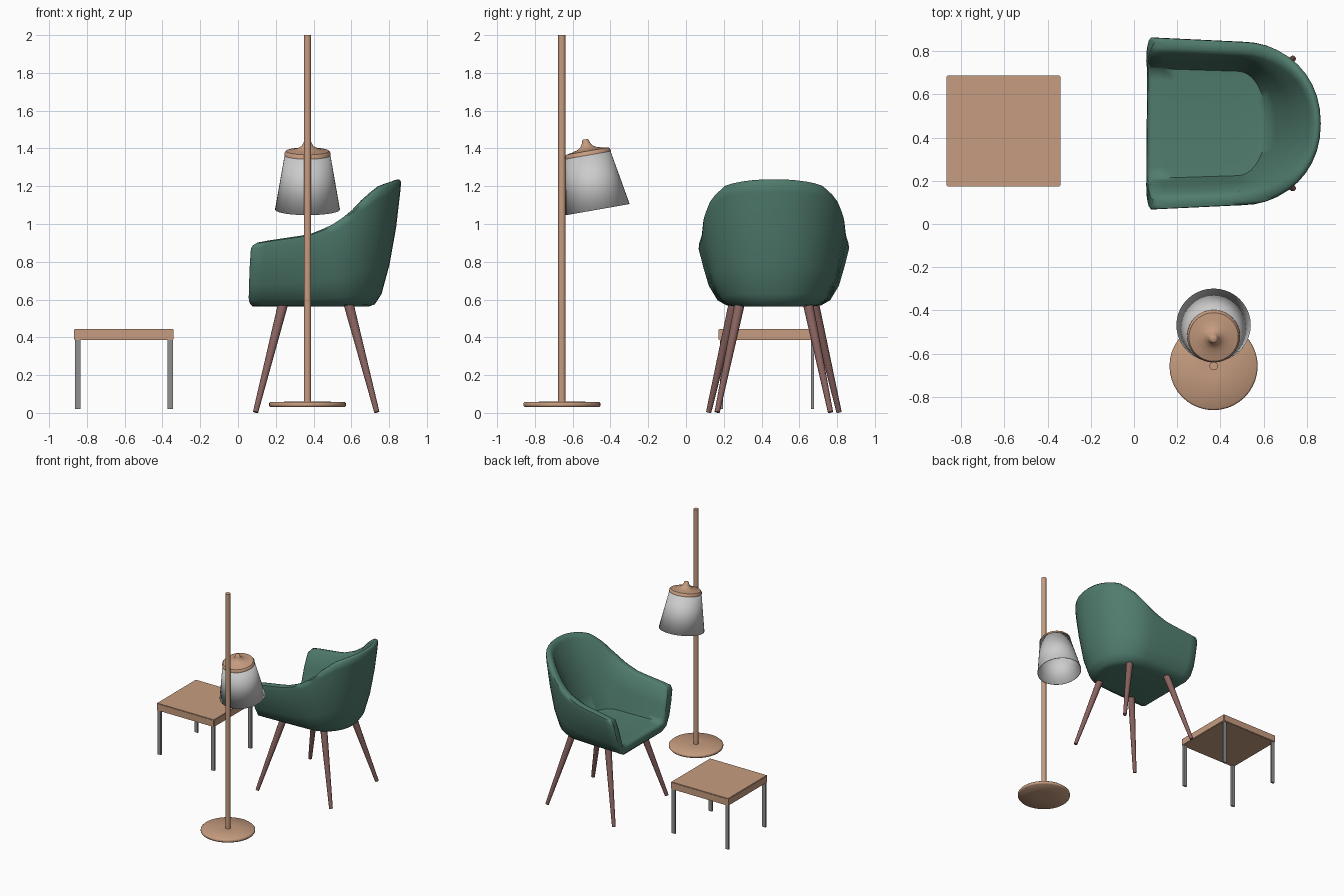
import bpy, bmesh, math
from mathutils import Vector, Matrix

if "Cube" in bpy.data.objects:
    bpy.data.objects.remove(bpy.data.objects["Cube"])


def material(name, rgb):
    m = bpy.data.materials.new(name)
    m.diffuse_color = (*rgb, 1)
    m.use_nodes = True
    m.node_tree.nodes["Principled BSDF"].inputs["Base Color"].default_value = m.diffuse_color
    return m


WOOD = material("light_wood", (0.57, 0.335, 0.215))
GREEN = material("green_fabric", (0.08, 0.20, 0.152))
DARK_WOOD = material("dark_wood", (0.25, 0.125, 0.115))
METAL = material("grey_metal", (0.28, 0.28, 0.28))


def finish(name, bm, mat=None, angle=None):
    bmesh.ops.recalc_face_normals(bm, faces=bm.faces)
    me = bpy.data.meshes.new(name)
    bm.to_mesh(me)
    bm.free()
    ob = bpy.data.objects.new(name, me)
    bpy.context.collection.objects.link(ob)
    if mat:
        me.materials.append(mat)
    if angle:
        bpy.context.view_layer.objects.active = ob
        ob.select_set(True)
        bpy.ops.object.shade_smooth_by_angle(angle=math.radians(angle))
        ob.select_set(False)
    return ob


def box(name, lo, hi, mat=None, bevel=0):
    lo, hi = Vector(lo), Vector(hi)
    bm = bmesh.new()
    bmesh.ops.create_cube(bm, size=1, matrix=Matrix.Translation((lo + hi) / 2)
                          @ Matrix.Diagonal((*(hi - lo), 1)))
    if bevel:
        bmesh.ops.bevel(bm, geom=bm.edges[:], offset=bevel, segments=2, affect='EDGES')
    return finish(name, bm, mat, 40 if bevel else None)


def lathe(name, profile, matrix, mat=None, n=32, cap0=True, cap1=True, angle=40):
    """Spin (radius, height) points around local z."""
    bm = bmesh.new()
    rings = [[bm.verts.new(matrix @ Vector((r * math.cos(2 * math.pi * i / n),
                                            r * math.sin(2 * math.pi * i / n), h)))
              for i in range(n)] for r, h in profile]
    for a, b in zip(rings, rings[1:]):
        for i in range(n):
            bm.faces.new((a[i], a[(i + 1) % n], b[(i + 1) % n], b[i]))
    if cap0:
        bm.faces.new(rings[0])
    if cap1:
        bm.faces.new(rings[-1])
    return finish(name, bm, mat, angle)


# --- Side table ---
box("table_top", (-0.867, 0.173, 0.385), (-0.341, 0.686, 0.445), WOOD, 0.004)
for side, x in (("left", -0.864), ("right", -0.374)):
    for end, y in (("front", 0.181), ("back", 0.663)):
        box(f"table_leg_{end}_{side}", (x, y, 0.02), (x + 0.03, y + 0.015, 0.39), METAL)

# --- Floor lamp ---
foot = Matrix.Translation((0.368, -0.657, 0))
lathe("lamp_base", [(0.05, 0.031), (0.198, 0.031), (0.204, 0.038), (0.204, 0.051),
                    (0.196, 0.058), (0.05, 0.060)], foot, WOOD, 40, angle=120)
lathe("lamp_pole", [(0.0195, 0.04), (0.0195, 2.0)], foot, WOOD, 20)
tilt = Matrix.Translation((0.368, -0.521, 1.378)) @ Matrix.Rotation(math.radians(10), 4, 'X')
shade = lathe("lamp_shade", [(0.172, -0.306), (0.119, -0.002)], tilt, None, 40, False, False)
thick = shade.modifiers.new("thickness", 'SOLIDIFY')
thick.thickness = 0.004
lathe("lamp_cap", [(0.123, -0.014), (0.122, -0.002), (0.114, 0.008), (0.08, 0.014), (0.053, 0.021),
                   (0.032, 0.034), (0.021, 0.052), (0.017, 0.067), (0.012, 0.071)], tilt, WOOD)

# --- Armchair shell: stacked U-shaped rings, outside up, over the rim, inside down ---
CY, BASE = 0.465, 0.562
RIM = [(0.06, 0.897), (0.10, 0.907), (0.37, 0.945), (0.49, 0.99), (0.595, 1.06),
       (0.675, 1.14), (0.76, 1.205), (0.87, 1.24)]


def rim_height(x):
    for (x0, z0), (x1, z1) in zip(RIM, RIM[1:]):
        if x <= x1:
            return z0 + (z1 - z0) * max(0, x - x0) / (x1 - x0)
    return RIM[-1][1]


def u_half(xf, xb, w, xc):
    """Half a U: straight arm from the front, then a quarter round to the back."""
    pts = [(xf + (xc - xf) * i / 7, w * (1 - 0.05 * i / 7)) for i in range(7)]
    for i in range(11):
        a = math.pi / 2 * i / 10
        pts.append((xc + (xb - xc) * math.sin(a), 0.95 * w * math.cos(a) ** 0.93))
    return pts


# (height fraction, front x, back x, half width, x where rounding starts)
LEVELS = [(0.0, 0.080, 0.69, 0.20, 0.50), (0.02, 0.072, 0.725, 0.25, 0.50),
          (0.10, 0.068, 0.760, 0.298, 0.50), (0.33, 0.070, 0.802, 0.345, 0.50),
          (0.62, 0.074, 0.837, 0.374, 0.50), (0.90, 0.080, 0.859, 0.398, 0.50),
          (0.98, 0.092, 0.864, 0.396, 0.50), (1.0, 0.105, 0.852, 0.377, 0.50),
          (0.995, 0.10, 0.835, 0.350, 0.50), (0.95, 0.088, 0.815, 0.330, 0.49),
          (0.60, 0.078, 0.725, 0.290, 0.48), (0.33, 0.076, 0.655, 0.266, 0.48),
          (None, 0.078, 0.612, 0.254, 0.48), (None, 0.078, 0.585, 0.20, 0.47)]
rim_z = [rim_height(x) for x, _ in u_half(0.08, 0.86, 0.39, 0.50)]
bm = bmesh.new()
rings = []
for k, (f, *shape) in enumerate(LEVELS):
    half = []
    for i, (x, y) in enumerate(u_half(*shape)):
        z = BASE + f * (rim_z[i] - BASE) if f is not None else (0.645 if k == 12 else 0.640)
        half.append((x, y if i < 17 else 0.0, z))
    full = half + [(x, -y, z) for x, y, z in reversed(half[:-1])]
    rings.append([bm.verts.new((x, CY + y, z)) for x, y, z in full])
n = len(rings[0])
for a, b in zip(rings, rings[1:]):
    for i in range(n - 1):
        bm.faces.new((a[i], a[i + 1], b[i + 1], b[i]))
m = n // 2
for ring in (rings[0], rings[-1]):                      # underside and seat
    for i in range(m - 1):
        bm.faces.new((ring[i], ring[i + 1], ring[n - 2 - i], ring[n - 1 - i]))
    bm.faces.new((ring[m - 1], ring[m], ring[m + 1]))
front = bm.faces.new([r[0] for r in rings] + [r[-1] for r in reversed(rings)])
bmesh.ops.recalc_face_normals(bm, faces=bm.faces)
# softly rounded front edge
bmesh.ops.inset_region(bm, faces=[front], thickness=0.014, depth=0.012, use_even_offset=False)
finish("chair_shell", bm, GREEN, 65)

# --- Chair legs: splayed and tapered ---
for end, foot_x, foot_dy, top_x, top_dy in (("front", 0.093, 0.345, 0.242, 0.210),
                                            ("back", 0.735, 0.300, 0.582, 0.178)):
    for side, s in (("left", 1), ("right", -1)):
        a = Vector((foot_x, CY + s * foot_dy, 0.004))
        b = Vector((top_x, CY + s * top_dy, 0.59))
        m = Matrix.Translation(a) @ (b - a).to_track_quat('Z', 'Y').to_matrix().to_4x4()
        lathe(f"chair_leg_{end}_{side}", [(0.014, 0), (0.027, (b - a).length)], m, DARK_WOOD, 16)
